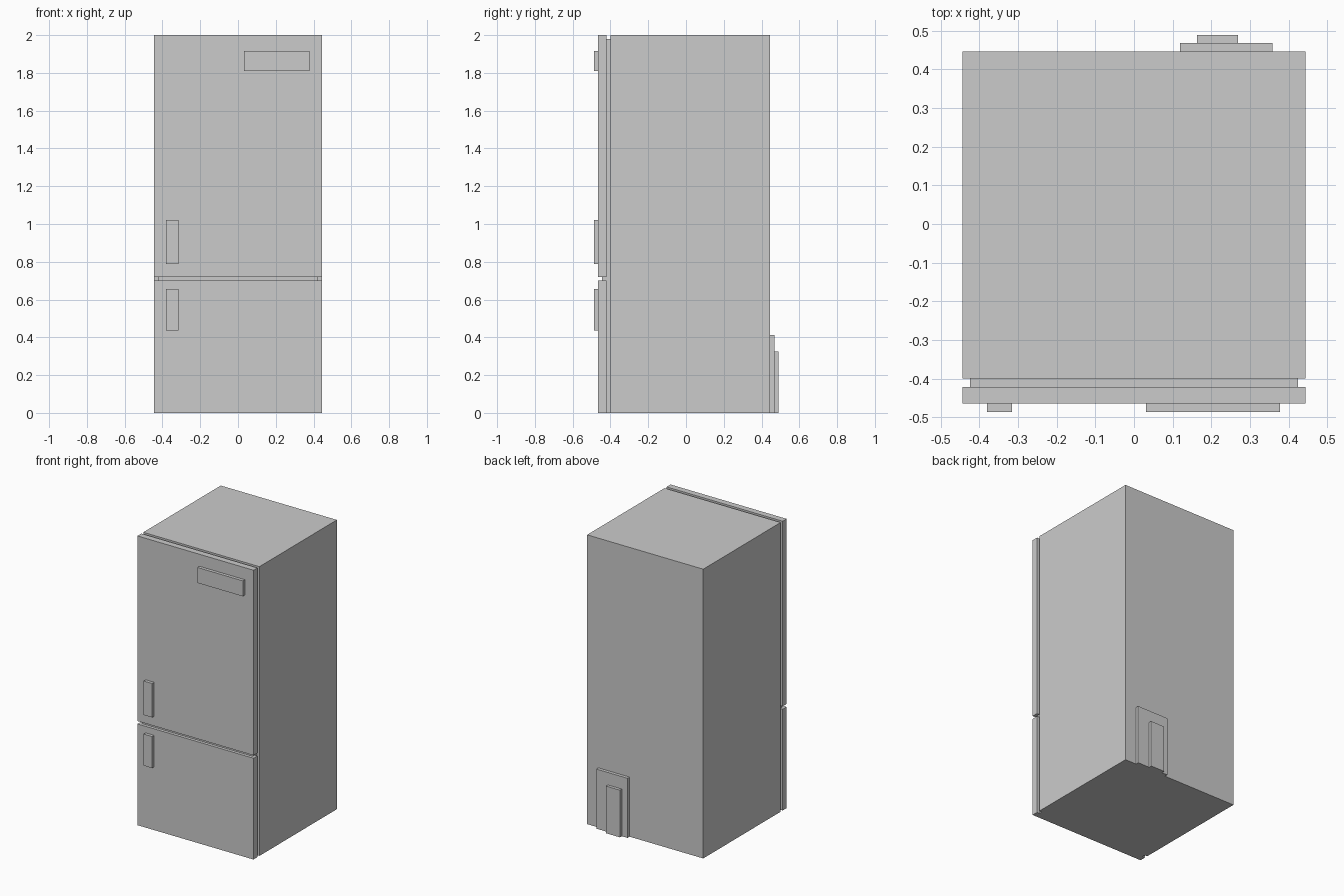
import bpy
import bmesh

if "Cube" in bpy.data.objects:
    bpy.data.objects.remove(bpy.data.objects["Cube"])


def box(name, x, y, z):
    """Axis-aligned box from (min, max) ranges."""
    bm = bmesh.new()
    bmesh.ops.create_cube(bm, size=1)
    for v in bm.verts:
        v.co = [r[0] if c < 0 else r[1] for c, r in zip(v.co, (x, y, z))]
    mesh = bpy.data.meshes.new(name)
    bm.to_mesh(mesh)
    bm.free()
    obj = bpy.data.objects.new(name, mesh)
    bpy.context.collection.objects.link(obj)
    return obj


W, SEAL_W = 0.444, 0.424                    # half widths
BACK, FRONT = 0.446, -0.40                  # cabinet depth
SEAL, DOOR, TRIM = -0.422, -0.465, -0.487   # front layers

# Cabinet
box("cabinet", (-W, W), (FRONT, BACK), (0, 2))

# Doors with inset seals and handles
for name, z, seal_z, handle_z in (
    ("fridge", (0.72, 2.0), (0.72, 1.98), (0.787, 1.022)),
    ("freezer", (0.0, 0.70), (0.0, 0.70), (0.437, 0.655)),
):
    box(name + "_seal", (-SEAL_W, SEAL_W), (SEAL, FRONT), seal_z)
    box(name + "_door", (-W, W), (DOOR, SEAL), z)
    box(name + "_handle", (-0.381, -0.316), (TRIM, DOOR), handle_z)

# Divider in the gap between the doors
box("door_divider", (-SEAL_W, SEAL_W), (-0.444, FRONT), (0.70, 0.72))

# Control panel on the upper door
box("control_panel", (0.031, 0.378), (TRIM, DOOR), (1.81, 1.917))

# Stepped compressor cover at the back
box("compressor_plate", (0.119, 0.358), (BACK, 0.468), (0, 0.412))
box("compressor_cover", (0.163, 0.269), (0.468, 0.489), (0, 0.326))
